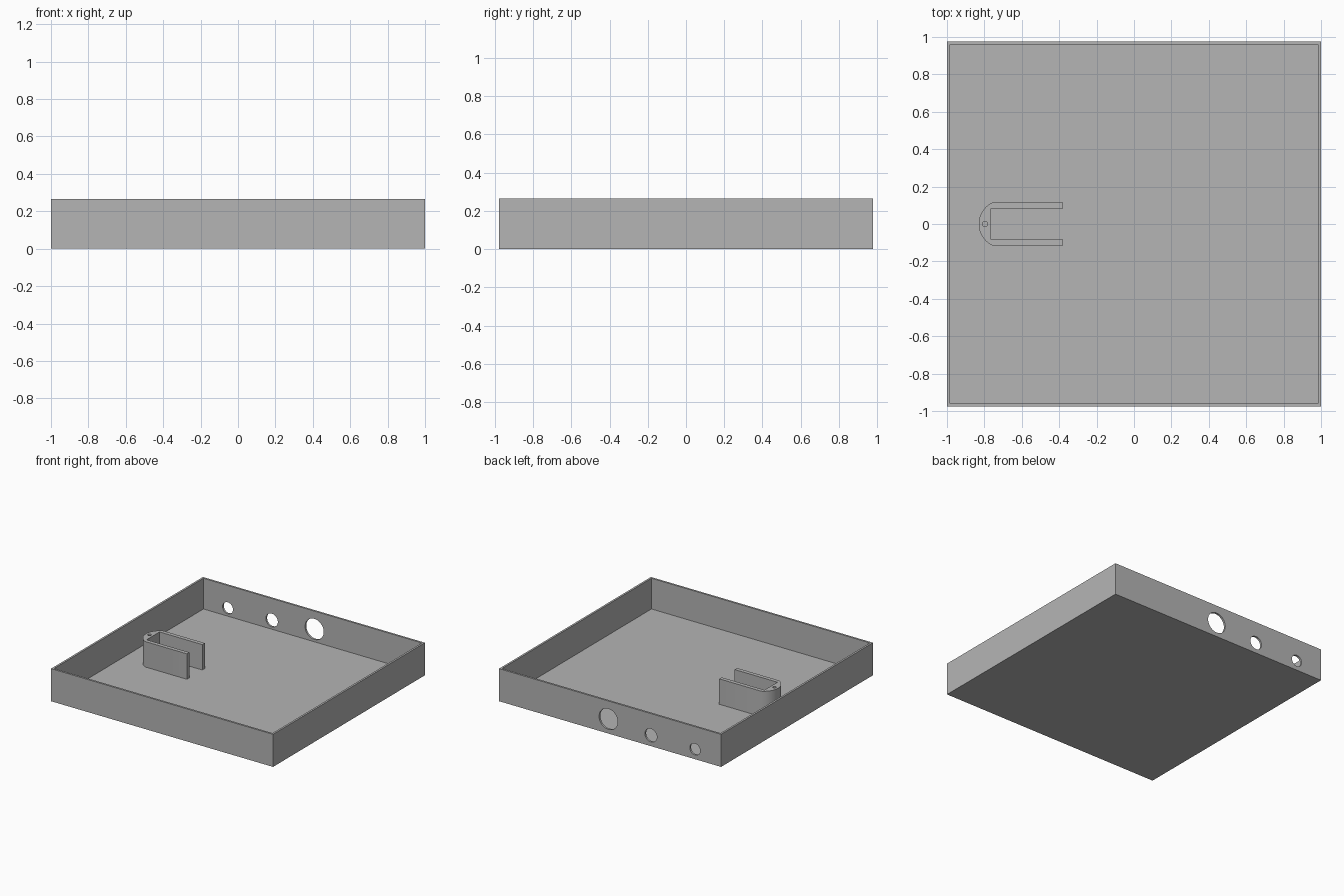
import bpy, bmesh, math
from mathutils import Vector, Matrix

default = bpy.data.objects.get("Cube")
if default:
    bpy.data.objects.remove(default, do_unlink=True)

HALF_X, HALF_Y, HEIGHT = 1.0, 0.977, 0.265
WALL, FLOOR = 0.023, 0.015

# Single grey plastic
grey = bpy.data.materials.new("grey plastic")
grey.use_nodes = True
colour = (0.46, 0.46, 0.46, 1)
grey.diffuse_color = colour
grey.node_tree.nodes["Principled BSDF"].inputs["Base Color"].default_value = colour


def make_object(name, bm):
    bmesh.ops.recalc_face_normals(bm, faces=bm.faces)
    mesh = bpy.data.meshes.new(name)
    bm.to_mesh(mesh)
    bm.free()
    mesh.materials.append(grey)
    obj = bpy.data.objects.new(name, mesh)
    bpy.context.collection.objects.link(obj)
    return obj


def drill(target, centre, radius, depth, axis):
    """Cut a round hole through the target along the y or z axis."""
    bm = bmesh.new()
    turn = Matrix.Rotation(math.pi / 2, 4, "X") if axis == "y" else Matrix()
    bmesh.ops.create_cone(bm, cap_ends=True, segments=40, radius1=radius,
                          radius2=radius, depth=depth,
                          matrix=Matrix.Translation(centre) @ turn)
    cutter = make_object("hole_cutter", bm)
    cutter.hide_render = True
    cut = target.modifiers.new("hole", "BOOLEAN")
    cut.operation, cut.solver, cut.object = "DIFFERENCE", "EXACT", cutter
    bpy.context.view_layer.objects.active = target
    bpy.ops.object.modifier_apply(modifier=cut.name)
    bpy.data.objects.remove(cutter, do_unlink=True)


# Open tray: a box whose top is inset and sunk to the floor
bm = bmesh.new()
bmesh.ops.create_cube(bm, size=2)
for v in bm.verts:
    v.co = Vector((v.co.x * HALF_X, v.co.y * HALF_Y, HEIGHT if v.co.z > 0 else 0))
bm.normal_update()
top = max(bm.faces, key=lambda f: f.calc_center_median().z)
bmesh.ops.inset_individual(bm, faces=[top], thickness=WALL)
well = bmesh.ops.extrude_discrete_faces(bm, faces=[top])["faces"][0]
for v in well.verts:
    v.co.z = FLOOR
tray = make_object("tray", bm)

# Three ports in the back wall, resting on a common line
for x, radius in ((0.015, 0.084), (-0.368, 0.054), (-0.765, 0.047)):
    drill(tray, (x, HALF_Y - WALL / 2, 0.034 + radius), radius, WALL * 3, "y")

# U-shaped bracket with a bowed closed end
OUTER, INNER, ARM_END, INNER_END = 0.115, 0.083, -0.38, -0.765
BOW_RADIUS, BOW_CENTRE, BRACKET_TOP = 0.127, -0.703, 0.222
sweep = math.asin(OUTER / BOW_RADIUS)
outline = [(ARM_END, INNER), (ARM_END, OUTER)]
steps = 24
for i in range(steps + 1):
    a = math.pi - sweep + 2 * sweep * i / steps
    outline.append((BOW_CENTRE + BOW_RADIUS * math.cos(a), BOW_RADIUS * math.sin(a)))
outline += [(ARM_END, -OUTER), (ARM_END, -INNER), (INNER_END, -INNER), (INNER_END, INNER)]

bm = bmesh.new()
base = bm.faces.new([bm.verts.new((x, y, FLOOR)) for x, y in outline])
lifted = bmesh.ops.extrude_face_region(bm, geom=[base], use_keep_orig=True)["geom"]
for v in lifted:
    if isinstance(v, bmesh.types.BMVert):
        v.co.z = BRACKET_TOP
bracket = make_object("bracket", bm)

# Screw hole in the bracket
drill(bracket, (-0.797, 0, BRACKET_TOP), 0.014, 0.36, "z")

# Smooth the round walls, keep edges sharp
bpy.ops.object.select_all(action="DESELECT")
for obj in (tray, bracket):
    obj.select_set(True)
bpy.context.view_layer.objects.active = tray
bpy.ops.object.shade_smooth_by_angle(angle=math.radians(30))
